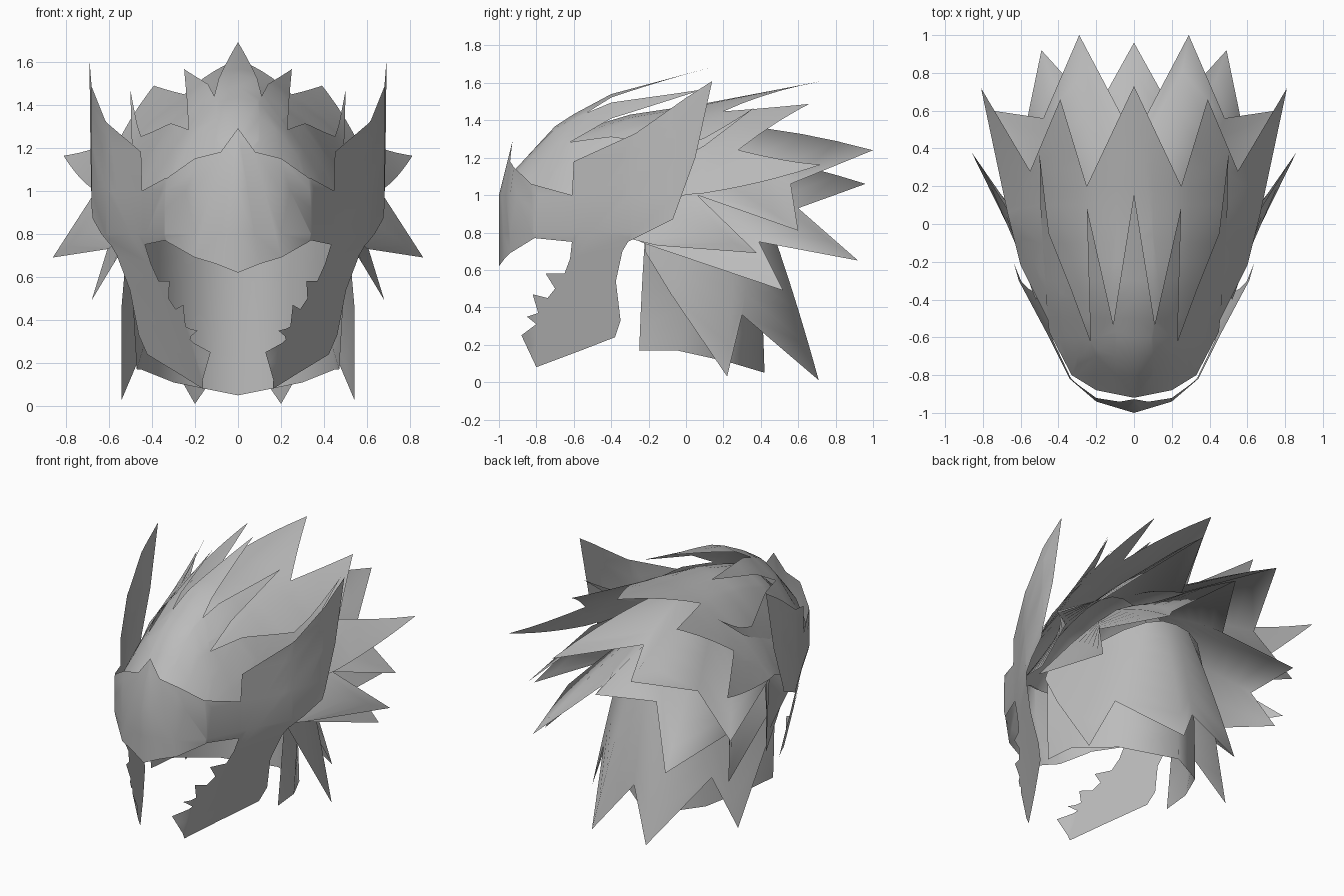
import bpy, bmesh
from mathutils import Vector

cube = bpy.data.objects.get("Cube")
if cube:
    bpy.data.objects.remove(cube, do_unlink=True)

grey = bpy.data.materials.new("plain_grey")
grey.use_nodes = True
colour = (.5, .5, .5, 1)
grey.diffuse_color = colour
grey.node_tree.nodes["Principled BSDF"].inputs["Base Color"].default_value = colour


def finish(name, bm):
    """Turn half a sheet into a smooth, mirrored object."""
    bmesh.ops.recalc_face_normals(bm, faces=bm.faces)
    # make normals point away from the middle of the head
    total = sum(f.normal.dot(f.calc_center_median() - Vector((0, 0, .8))) for f in bm.faces)
    if total < 0:
        bmesh.ops.reverse_faces(bm, faces=bm.faces)
    for face in bm.faces:
        face.smooth = True
    mesh = bpy.data.meshes.new(name)
    bm.to_mesh(mesh)
    bm.free()
    mesh.materials.append(grey)
    obj = bpy.data.objects.new(name, mesh)
    bpy.context.collection.objects.link(obj)
    mirror = obj.modifiers.new("mirror", "MIRROR")
    mirror.use_clip = True
    mirror.merge_threshold = .002


def lerp(a, b, t):
    return a + (b - a) * t


def follow(table, u):
    """Value at u on a line through (u, value) knots."""
    for (u0, v0), (u1, v1) in zip(table, table[1:]):
        if u <= u1:
            break
    return lerp(v0, v1, (u - u0) / (u1 - u0))


def sheet(name, outline, cuts_a, cuts_b, place):
    """Flat outline, cut along grid lines, then bent into shape by place()."""
    bm = bmesh.new()
    bm.faces.new([bm.verts.new((a, b, 0)) for a, b in outline])
    bm.normal_update()
    bmesh.ops.triangulate(bm, faces=bm.faces[:], ngon_method="EAR_CLIP")
    cuts = [(Vector((a, 0, 0)), (1, 0, 0)) for a in cuts_a]
    cuts += [(Vector((0, b, 0)), (0, 1, 0)) for b in cuts_b]
    for spot, normal in cuts:
        bmesh.ops.bisect_plane(bm, geom=bm.verts[:] + bm.edges[:] + bm.faces[:],
                               plane_co=spot, plane_no=normal, dist=.0005)
    for v in bm.verts:
        v.co = place(v.co.x, v.co.y)
    finish(name, bm)


def dome(name, outline, ridge, droop):
    """Jagged plan outline laid over a dome: ridge height and sideways droop by depth."""
    def place(x, y):
        return Vector((x, y, follow(ridge, y) - follow(droop, y) * x * x))
    sheet(name, outline, [k / 10 for k in range(1, 8)], [k / 10 for k in range(-8, 7)], place)


def layer(name, root_mid, root_side, edge, bulge, rows=6):
    """Sheet of hair swept from a hidden root curve to a jagged edge.
    The edge runs from the centre line to the side: tip, notch, tip..."""
    bm = bmesh.new()
    centre = Vector((0, 0, .9))
    columns = []
    for i, point in enumerate(edge):
        f = i / (len(edge) - 1)
        root = Vector((root_side[0] * f,
                       lerp(root_mid[1], root_side[1], f ** 3),
                       lerp(root_mid[2], root_side[2], f * f)))
        end = Vector(point)
        out = ((root + end) / 2 - centre).normalized() * bulge * (end - root).length
        out.x *= .3
        control = lerp(root, end, .4) + out
        column = []
        for r in range(rows + 1):
            t = r / rows
            column.append(bm.verts.new(lerp(lerp(root, control, t), lerp(control, end, t), t)))
        columns.append(column)
    for a, b in zip(columns, columns[1:]):
        for r in range(rows):
            bm.faces.new((a[r], a[r + 1], b[r + 1], b[r]))
    finish(name, bm)


# Forehead and crown: two stacked domes with jagged rear edges
dome("forehead_spikes",
     [(0, -.92), (.2, -.88), (.33, -.8), (.45, -.57), (.49, -.1), (.5, .37), (.45, -.05),
      (.33, -.35), (.23, -.62), (.25, .09), (.11, -.53), (0, .16)],
     [(-.92, 1.13), (-.68, 1.39), (-.4, 1.54), (.16, 1.69)],
     [(-.92, 3), (-.6, 2.6), (.09, 1.7), (.37, 1.1)])
dome("crown_spikes",
     [(0, -.88), (.2, -.83), (.33, -.75), (.46, -.5), (.6, -.22), (.67, .06), (.81, .72),
      (.55, .28), (.39, .66), (.25, .2), (0, .73)],
     [(-.88, 1.1), (-.6, 1.34), (-.3, 1.43), (.1, 1.49), (.73, 1.61)],
     [(-.88, 3), (-.5, 1.9), (0, 1.1), (.72, .68)])

# Layers of swept-back spikes, down to the nape
layer("upper_back_spikes", (0, -.1, 1.4), (.52, -.4, .8),
      [(0, .45, 1.2), (.29, 1, 1.24), (.48, .56, 1.06), (.75, .6, .81),
       (.66, .06, 1), (.86, .38, .69), (.6, -.15, .73)], .1)
layer("lower_back_spikes", (0, .1, 1.25), (.5, -.3, .78),
      [(0, .96, 1.06), (.2, .6, .93), (.49, .92, .65),
       (.6, .39, .75), (.68, .52, .49), (.53, -.22, .74)], .08)
layer("nape_spikes", (0, .4, 1), (.5, -.22, .76),
      [(0, .55, .3), (.2, .71, .01), (.4, .3, .36),
       (.54, .22, .03), (.54, -.08, .47), (.52, -.22, .7)], .04)
layer("neck_guard", (0, .36, 1), (.5, -.22, .76),
      [(0, .42, .05), (.3, .22, .11), (.45, -.05, .17), (.47, -.25, .17)], .03)

# Face mask: half outline in depth and height, wrapped around a plan curve
plan = [(-1, 0), (-.94, .2), (-.82, .34), (-.6, .45), (-.3, .61), (-.05, .68), (.14, .69)]
visor_rim = [(-1, .62), (-.97, .66), (-.94, .69), (-.81, .77), (-.61, .75)]
teeth = [(-.62, .66), (-.65, .58), (-.75, .58), (-.7, .5), (-.74, .45), (-.82, .47),
         (-.79, .37), (-.85, .35), (-.8, .31), (-.88, .25)]
jaw = [(-.8, .08), (-.56, .17), (-.38, .24), (-.35, .33), (-.375, .54), (-.34, .7), (-.31, .75)]
wing = [(-.07, .87), (.05, 1.2), (.14, 1.61), (0, 1.52), (-.27, 1.33), (-.6, 1.18)]
brow = [(-.61, 1), (-.83, 1.06), (-.976, 1.18), (-1, 1.29)]


def wrap_mask(y, z):
    x = follow(plan, y)
    if y > -.93:
        x -= .26 * max(0, .8 - z)            # jaw closes inward
    front = max(0, 1 - x / .4)
    return Vector((x, y + .25 * front * max(0, z - 1), z))    # brow leans back


sheet("face_mask", visor_rim + teeth + jaw + wing + brow,
      [y for y, x in plan[1:-1]], [k / 5 for k in range(1, 8)], wrap_mask)
